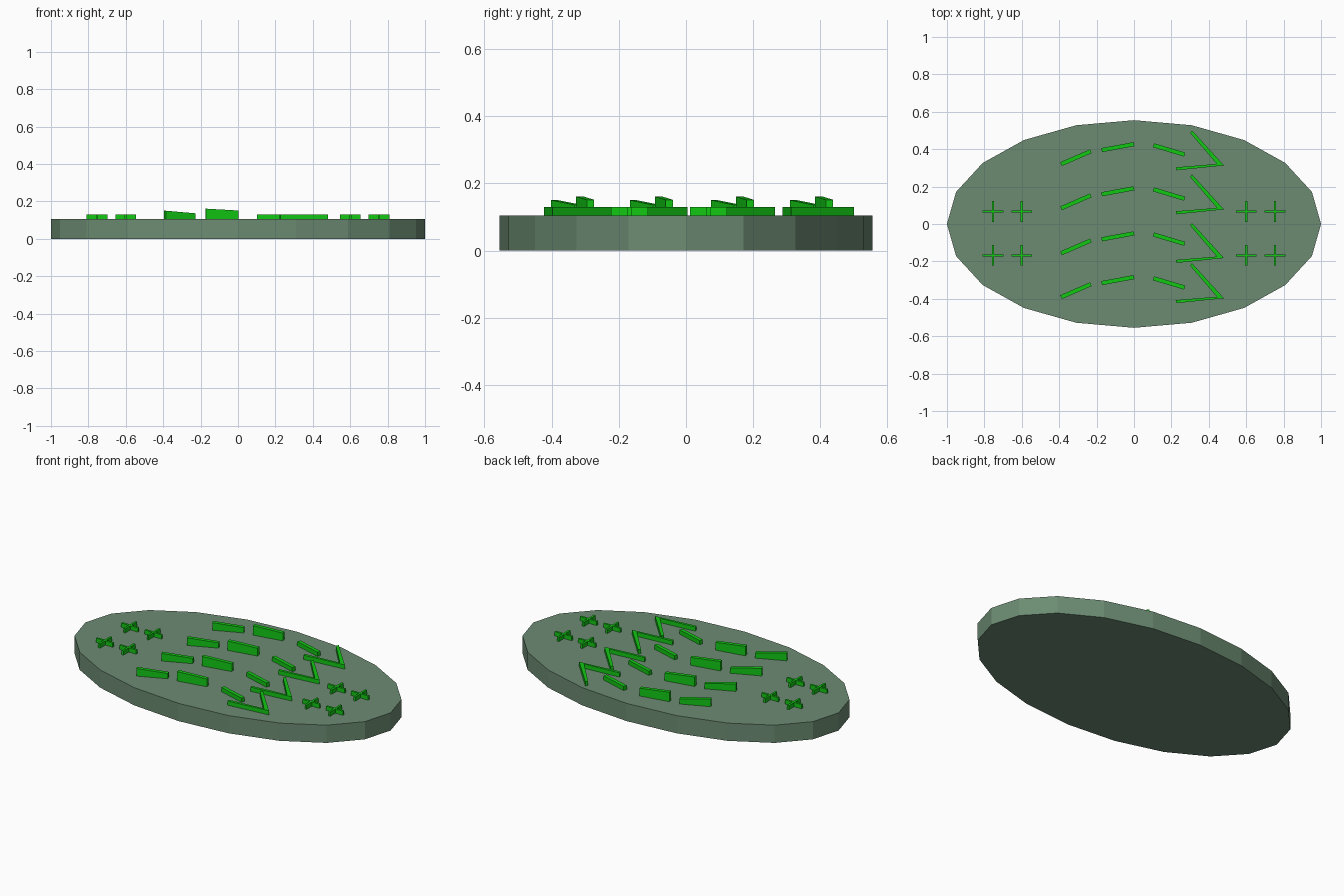
import bpy, bmesh
from math import cos, sin, pi
from mathutils import Vector

if "Cube" in bpy.data.objects:
    bpy.data.objects.remove(bpy.data.objects["Cube"])

TOP = 0.105      # top of the base slab
SINK = 0.10      # marks start just inside the slab
LOW = 0.13       # top of the flat marks


def material(name, color):
    m = bpy.data.materials.new(name)
    m.diffuse_color = color
    m.use_nodes = True
    m.node_tree.nodes["Principled BSDF"].inputs["Base Color"].default_value = m.diffuse_color
    return m


slab_mat = material("grey_green", (0.15, 0.26, 0.17, 1))
mark_mat = material("bright_green", (0.006, 0.58, 0.007, 1))


def prism(name, outline, z0, tops, mat):
    """Extrude a counter-clockwise outline from z0 up to one top height per point."""
    bm = bmesh.new()
    low = [bm.verts.new((x, y, z0)) for x, y in outline]
    high = [bm.verts.new((x, y, z)) for (x, y), z in zip(outline, tops)]
    n = len(outline)
    bm.faces.new(low[::-1])
    bm.faces.new(high)
    for i in range(n):
        j = (i + 1) % n
        bm.faces.new((low[i], low[j], high[j], high[i]))
    bmesh.ops.recalc_face_normals(bm, faces=bm.faces)
    mesh = bpy.data.meshes.new(name)
    bm.to_mesh(mesh)
    bm.free()
    mesh.materials.append(mat)
    obj = bpy.data.objects.new(name, mesh)
    bpy.context.collection.objects.link(obj)
    return obj


def bar(name, p, q, width, zp, zq):
    """Straight strip from p to q whose top slopes from zp to zq."""
    p, q = Vector(p), Vector(q)
    d = (q - p).normalized()
    s = Vector((-d.y, d.x)) * width / 2
    return prism(name, [p - s, q - s, q + s, p + s], SINK, [zp, zq, zq, zp], mark_mat)


# Twenty-sided oval slab
oval = [(cos(i * pi / 10), 0.555 * sin(i * pi / 10)) for i in range(20)]
prism("oval_base", oval, 0, [TOP] * 20, slab_mat)

# Four rows of arched strips, each ending in a chevron
chevron = [(0.31, 0.50), (0.30, 0.487), (0.443, 0.321), (0.223, 0.303),
           (0.228, 0.287), (0.481, 0.313)]
for row, (dy, chev_dy) in enumerate([(0, 0), (-0.236, -0.235), (-0.477, -0.495), (-0.711, -0.71)], 1):
    bar(f"outer_strip_{row}", (-0.39, 0.32 + dy), (-0.231, 0.389 + dy), 0.022, 0.15, 0.136)
    bar(f"tall_strip_{row}", (-0.173, 0.395 + dy), (0, 0.427 + dy), 0.022, 0.161, 0.151)
    bar(f"low_strip_{row}", (0.104, 0.421 + dy), (0.271, 0.371 + dy), 0.022, LOW, LOW)
    prism(f"chevron_{row}", [(x, y + chev_dy) for x, y in chevron], SINK, [LOW] * 6, mark_mat)

# Small plus marks at both ends
R, T = 0.055, 0.006
plus = [(R, -T), (R, T), (T, T), (T, R), (-T, R), (-T, T),
        (-R, T), (-R, -T), (-T, -T), (-T, -R), (T, -R), (T, -T)]
for side in (-1, 1):
    for cx in (0.60, 0.754):
        for cy in (0.067, -0.168):
            prism("plus_mark", [(x + side * cx, y + cy) for x, y in plus],
                  SINK, [LOW] * 12, mark_mat)
